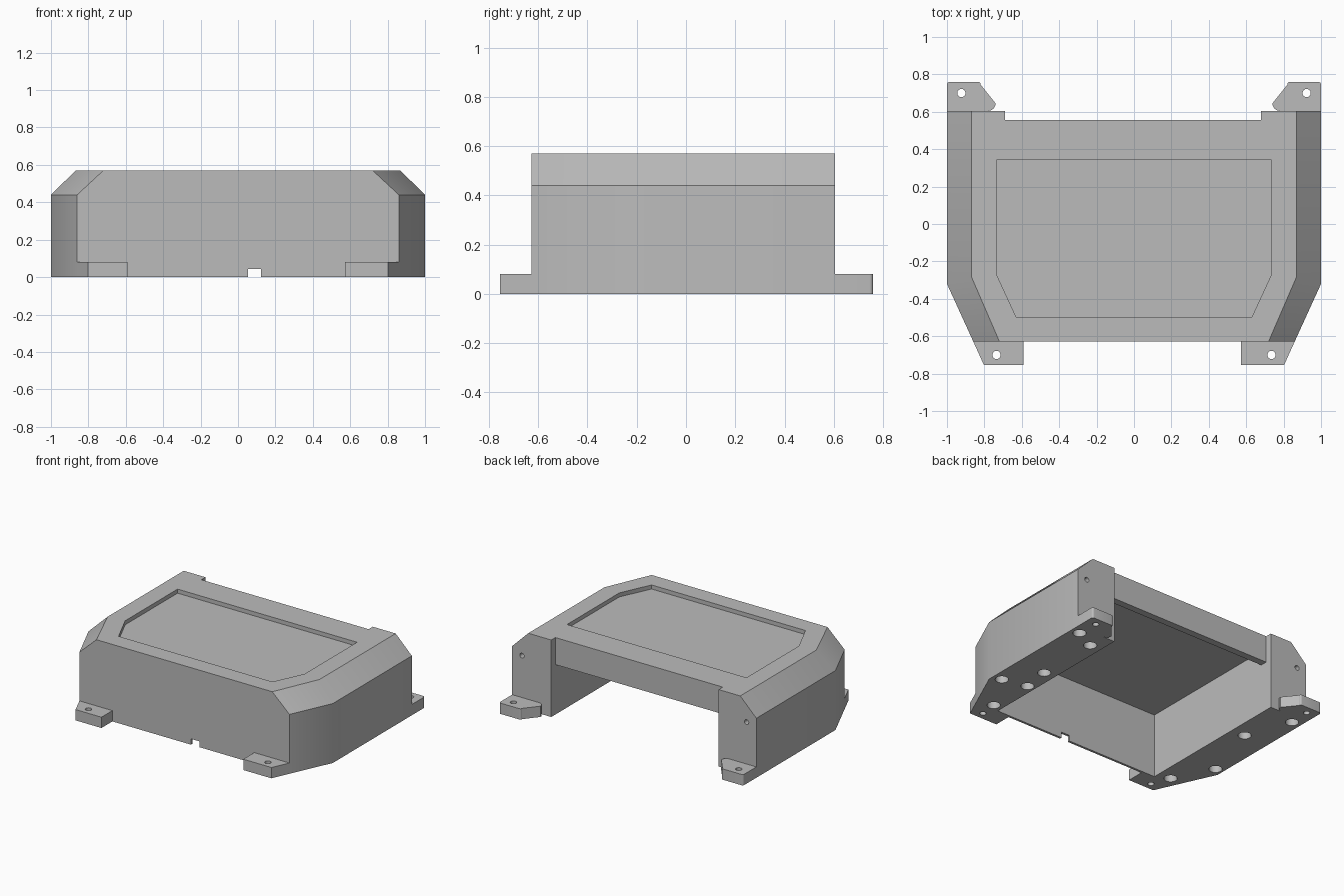
import bpy, bmesh, math
from mathutils import Matrix

cube = bpy.data.objects.get("Cube")
if cube:
    bpy.data.objects.remove(cube)

grey = bpy.data.materials.new("plain grey")
grey.use_nodes = True
COLOUR = (0.5, 0.5, 0.5, 1)
grey.diffuse_color = COLOUR
grey.node_tree.nodes["Principled BSDF"].inputs["Base Color"].default_value = COLOUR


def add_object(name, bm):
    bmesh.ops.recalc_face_normals(bm, faces=bm.faces)
    mesh = bpy.data.meshes.new(name)
    bm.to_mesh(mesh)
    bm.free()
    mesh.materials.append(grey)
    obj = bpy.data.objects.new(name, mesh)
    bpy.context.collection.objects.link(obj)
    return obj


def loft(name, rings):
    """Closed solid through (outline, z) rings."""
    bm = bmesh.new()
    loops = [[bm.verts.new((x, y, z)) for x, y in pts] for pts, z in rings]
    bm.faces.new(loops[0])
    bm.faces.new(loops[-1])
    for a, b in zip(loops, loops[1:]):
        for i in range(len(a)):
            j = (i + 1) % len(a)
            bm.faces.new((a[i], a[j], b[j], b[i]))
    bmesh.ops.dissolve_limit(bm, angle_limit=0.01, verts=bm.verts, edges=bm.edges)
    return add_object(name, bm)


def prism(name, pts, z0, z1):
    return loft(name, [(pts, z0), (pts, z1)])


def box(x0, x1, y0, y1, z0, z1):
    return prism("cutter", [(x0, y0), (x1, y0), (x1, y1), (x0, y1)], z0, z1)


def drill(centre, radius, depth, along_y=False):
    bm = bmesh.new()
    place = Matrix.Translation(centre)
    if along_y:
        place = place @ Matrix.Rotation(math.pi / 2, 4, "X")
    bmesh.ops.create_cone(bm, cap_ends=True, segments=24, radius1=radius,
                          radius2=radius, depth=2 * depth, matrix=place)
    return add_object("cutter", bm)


def cut(obj, cutter):
    """Subtract the cutter, bake the result and drop the cutter."""
    mod = obj.modifiers.new("cut", "BOOLEAN")
    mod.operation, mod.solver, mod.object = "DIFFERENCE", "EXACT", cutter
    deps = bpy.context.evaluated_depsgraph_get()
    obj.data = bpy.data.meshes.new_from_object(obj.evaluated_get(deps))
    obj.modifiers.clear()
    bpy.data.objects.remove(cutter)


def mirrored(half):
    """Closed symmetric outline from its +x half."""
    return half + [(-x, y) for x, y in reversed(half)]


def arc(cx, cy, r, start, end, steps=6):
    return [(cx + r * math.cos(math.radians(start + (end - start) * i / steps)),
             cy + r * math.sin(math.radians(start + (end - start) * i / steps)))
            for i in range(steps + 1)]


# Housing shell with sloped upper sides
BACK, FRONT = 0.605, -0.627
outer = mirrored([(0.86, FRONT), (1, -0.32), (1, BACK)])
upper = mirrored([(0.72, FRONT), (0.868, -0.285), (0.868, BACK)])
housing = loft("housing", [(outer, 0), (outer, 0.44), (upper, 0.57)])

# Hollow, rear opening, lintel setback and cable slot
LEFT, RIGHT = 0.68, -0.69
cut(housing, box(RIGHT, LEFT, -0.61, 0.505, -0.1, 0.476))
cut(housing, box(RIGHT, LEFT, 0.45, 0.8, -0.1, 0.37))
cut(housing, box(RIGHT, LEFT, 0.557, 0.8, -0.2, 0.8))
cut(housing, box(0.053, 0.123, -0.8, -0.5, -0.1, 0.043))

# Sunken panel on the top
panel = mirrored([(0.63, -0.497), (0.735, -0.27), (0.735, 0.343)])
cut(housing, prism("cutter", panel, 0.54, 0.7))

# Round pockets under the side walls
pockets = [(0.93, 0.54), (0.77, 0.46), (0.77, -0.02), (0.74, -0.23), (0.93, -0.27),
           (0.75, -0.57), (-0.93, 0.54), (-0.8, 0.2), (-0.94, -0.27), (-0.79, -0.56)]
for x, y in pockets:
    cut(housing, drill((x, y, 0), 0.045, 0.06))

# Screw holes in the rear posts
for side in (1, -1):
    cut(housing, drill((side * 0.92, BACK, 0.39), 0.018, 0.12, along_y=True))

# Mounting tabs
parts = [housing]
for side, label, inner in ((1, "left", 0.572), (-1, "right", 0.59)):
    front = [(0.86, FRONT), (0.802, -0.755), (inner, -0.755), (inner, FRONT)]
    rear = ([(1, BACK)] + arc(0.985, 0.745, 0.015, 0, 90)
            + arc(0.835, 0.745, 0.015, 90, 180) + arc(0.78, 0.645, 0.04, 180, 270))
    for end, pts, hole in (("front", front, (0.735, -0.7)), ("rear", rear, (0.923, 0.7))):
        tab = prism(f"{end}_{label}_tab", [(side * x, y) for x, y in pts], 0, 0.08)
        cut(tab, drill((side * hole[0], hole[1], 0), 0.022, 0.2))
        parts.append(tab)

# Smooth shading with crisp edges
bpy.ops.object.select_all(action="DESELECT")
for part in parts:
    part.select_set(True)
bpy.context.view_layer.objects.active = housing
bpy.ops.object.shade_smooth_by_angle(angle=math.radians(30))
